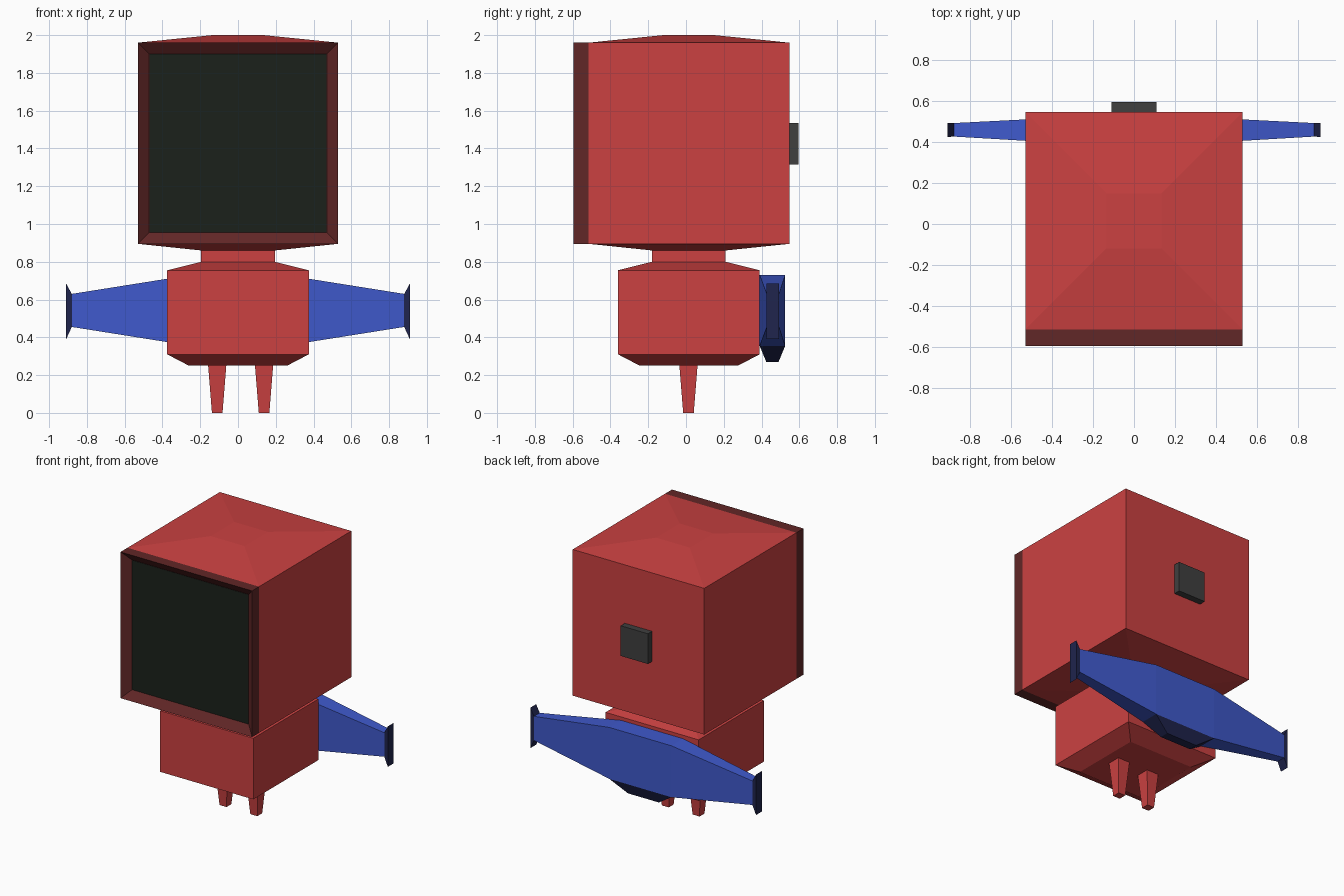
import bpy, bmesh

if "Cube" in bpy.data.objects:
    bpy.data.objects.remove(bpy.data.objects["Cube"])


def material(name, r, g, b):
    m = bpy.data.materials.new(name)
    m.diffuse_color = (r, g, b, 1)
    m.use_nodes = True
    m.node_tree.nodes["Principled BSDF"].inputs["Base Color"].default_value = m.diffuse_color
    return m


RED = material("red", 0.6, 0.053, 0.053)
DARK_RED = material("dark_red", 0.12, 0.02, 0.02)
GLASS = material("screen_glass", 0.011, 0.015, 0.011)
BLUE = material("blue", 0.05, 0.1, 0.6)
DARK_BLUE = material("dark_blue", 0.014, 0.018, 0.075)
GREY = material("dark_grey", 0.05, 0.05, 0.05)


def loft(name, axis, sections, mat):
    """Skin rectangles (pos, u0, u1, v0, v1) along an axis; u, v are the other two axes in xyz order."""
    bm = bmesh.new()
    rings = []
    for p, u0, u1, v0, v1 in sections:
        ring = []
        for u, v in ((u0, v0), (u1, v0), (u1, v1), (u0, v1)):
            co = [u, v]
            co.insert("xyz".index(axis), p)
            ring.append(bm.verts.new(co))
        rings.append(ring)
    for a, b in zip(rings, rings[1:]):
        for i in range(4):
            j = (i + 1) % 4
            bm.faces.new((a[i], a[j], b[j], b[i]))
    bm.faces.new(rings[0])
    bm.faces.new(rings[-1])
    bmesh.ops.recalc_face_normals(bm, faces=bm.faces)
    mesh = bpy.data.meshes.new(name)
    bm.to_mesh(mesh)
    bm.free()
    ob = bpy.data.objects.new(name, mesh)
    bpy.context.collection.objects.link(ob)
    mesh.materials.append(mat)
    return ob


# Head with shallow pyramids above and below
loft("head", "z", [
    (0.86, -0.195, 0.195, -0.18, 0.21),
    (0.895, -0.53, 0.53, -0.515, 0.547),
    (1.96, -0.53, 0.53, -0.515, 0.547),
    (2.0, -0.135, 0.135, -0.12, 0.15)], RED)

# Screen frame sloping inwards, and the screen
loft("screen_frame", "y", [
    (-0.515, -0.53, 0.53, 0.895, 1.96),
    (-0.595, -0.53, 0.53, 0.895, 1.96),
    (-0.548, -0.47, 0.47, 0.955, 1.90)], DARK_RED)
loft("screen", "y", [
    (-0.54, -0.469, 0.469, 0.956, 1.899),
    (-0.55, -0.469, 0.469, 0.956, 1.899)], GLASS)

# Block on the back of the head
loft("back_block", "y", [
    (0.54, -0.11, 0.11, 1.315, 1.535),
    (0.595, -0.11, 0.11, 1.315, 1.535)], GREY)

# Body and neck
loft("body", "z", [
    (0.25, -0.26, 0.26, -0.245, 0.275),
    (0.31, -0.375, 0.375, -0.36, 0.39),
    (0.755, -0.375, 0.375, -0.36, 0.39),
    (0.80, -0.195, 0.195, -0.18, 0.21),
    (0.865, -0.195, 0.195, -0.18, 0.21)], RED)

# Tapered legs
for side, x in (("left", -0.11), ("right", 0.138)):
    loft(side + "_leg", "z", [
        (0, x - 0.028, x + 0.028, -0.015, 0.041),
        (0.25, x - 0.048, x + 0.048, -0.035, 0.061)], RED)

# Wing pack behind the body
half = [(0.25, 0.39, 0.525, 0.355, 0.73), (0.88, 0.427, 0.493, 0.455, 0.63)]
loft("wings", "x", [(-s[0],) + s[1:] for s in reversed(half)] + half, BLUE)

# Flared wing tips
for side, s in (("left", -1), ("right", 1)):
    loft(side + "_wing_tip", "x", [
        (0.88 * s, 0.427, 0.493, 0.455, 0.63),
        (0.91 * s, 0.425, 0.493, 0.39, 0.685)], DARK_BLUE)

# Thruster under the wing pack
loft("thruster", "z", [
    (0.27, -0.125, 0.125, 0.425, 0.49),
    (0.355, -0.25, 0.25, 0.39, 0.525)], DARK_BLUE)
